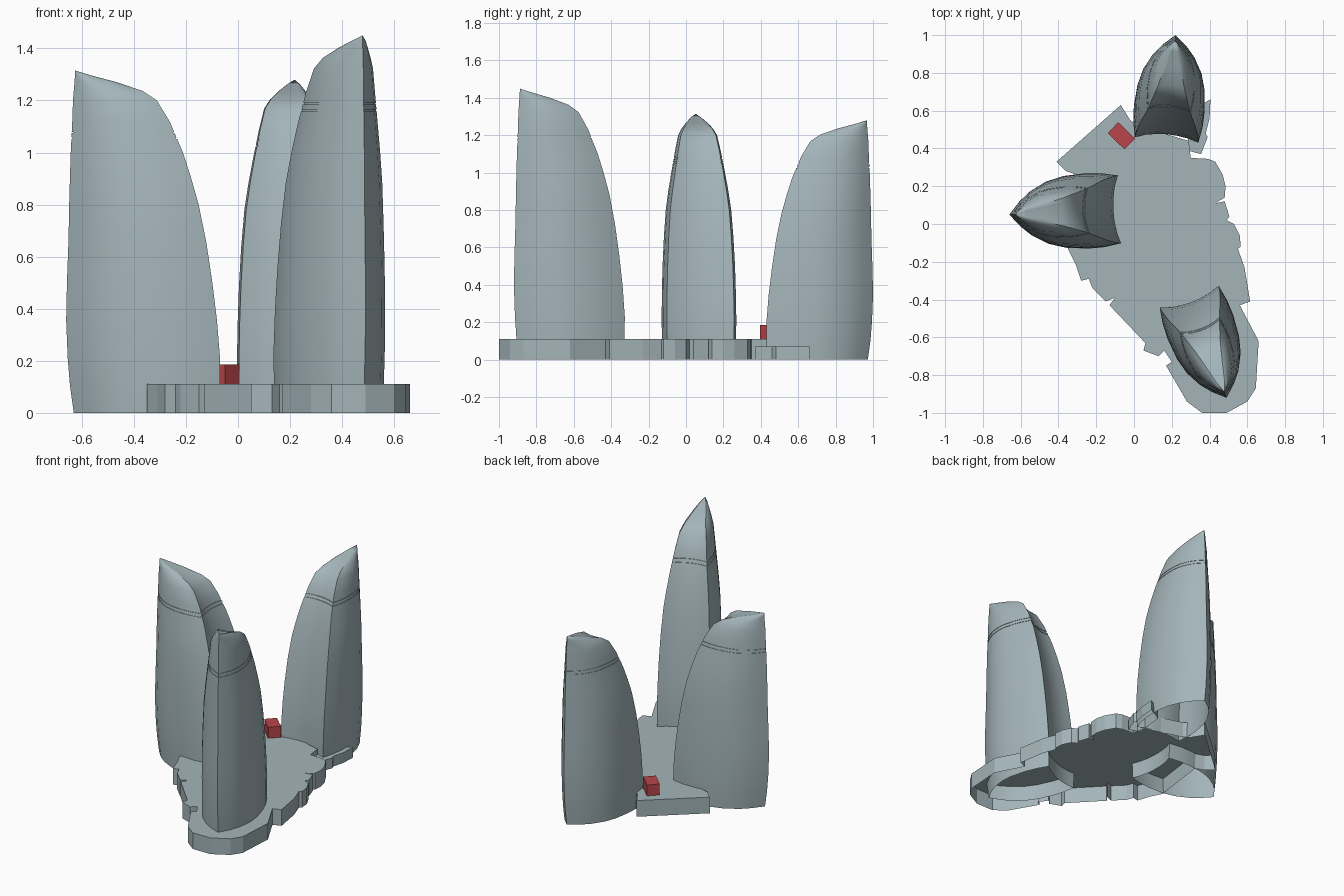
import bpy
import bmesh
import math
from mathutils import Vector

default_cube = bpy.data.objects.get("Cube")
if default_cube:
    bpy.data.objects.remove(default_cube, do_unlink=True)


def make_material(name, colour):
    material = bpy.data.materials.new(name)
    material.use_nodes = True
    material.diffuse_color = (*colour, 1)
    shader = material.node_tree.nodes["Principled BSDF"]
    shader.inputs["Base Color"].default_value = (*colour, 1)
    return material


blue_grey = make_material("blue grey", (0.37, 0.46, 0.49))
brick_red = make_material("brick red", (0.48, 0.06, 0.07))


def finish(bm, name, material):
    """Turn a bmesh into a named, coloured object in the scene."""
    mesh = bpy.data.meshes.new(name)
    bm.to_mesh(mesh)
    bm.free()
    mesh.materials.append(material)
    obj = bpy.data.objects.new(name, mesh)
    bpy.context.collection.objects.link(obj)
    return obj


def smooth(obj, degrees):
    bpy.ops.object.select_all(action="DESELECT")
    obj.select_set(True)
    bpy.context.view_layer.objects.active = obj
    bpy.ops.object.shade_smooth_by_angle(angle=math.radians(degrees))


def bridge(bm, lower, upper):
    """Join two equal rings of vertices with quads."""
    count = len(lower)
    for i in range(count):
        j = (i + 1) % count
        bm.faces.new((lower[i], lower[j], upper[j], upper[i]))


def open_prism(name, outline, height, material):
    """Extrude an outline given in hundredths, leaving the underside open."""
    bm = bmesh.new()
    lower = [bm.verts.new((x / 100, y / 100, 0)) for x, y in outline]
    upper = [bm.verts.new((x / 100, y / 100, height)) for x, y in outline]
    bridge(bm, lower, upper)
    bm.faces.new(upper)
    return finish(bm, name, material)


# Tower profile: height, inner corner line, outer spine, half width (fractions)
PROFILE = [
    (0, 0, .95, .97), (.08, 0, .975, .99), (.16, 0, .99, 1), (.27, .02, 1, .99),
    (.38, .05, .995, .97), (.5, .09, .985, .93), (.61, .14, .98, .875),
    (.69, .19, .975, .8), (.76, .24, .97, .72), (.85, .325, .96, .61),
    (.913, .41, .955, .52), (.94, .5, .95, .42), (.966, .67, .945, .27),
    (.986, .84, .942, .13),
]
# Half width of the pointed plan from the inner corner to the spine
PLAN = [(0, .9), (.15, .98), (.3, 1), (.5, .95), (.65, .83), (.8, .59), (.9, .34)]
HOLLOW = [(.6, .6), (.3, .9), (0, 1), (-.3, .9), (-.6, .6)]
GROOVES = (.8, .817)
GROOVE_HEIGHT = .004


def profile_at(t):
    for a, b in zip(PROFILE, PROFILE[1:]):
        if a[0] <= t <= b[0]:
            k = (t - a[0]) / (b[0] - a[0])
            return [p + (q - p) * k for p, q in zip(a, b)]


def tower_levels():
    """All ring levels, with two narrow recessed grooves near the shoulder."""
    levels = [(row, 0) for row in PROFILE]
    for start in GROOVES:
        low, high = profile_at(start), profile_at(start + GROOVE_HEIGHT)
        levels += [(low, 0), (low, .008), (high, .008), (high, 0)]
    # the sort is stable, so each groove keeps its own order
    return sorted(levels, key=lambda level: level[0][0])


def tower_section(inner, spine, width):
    """Closed plan: two bulging sides, a sharp spine and a hollow inner face."""
    depth = spine - inner
    right = [(inner + depth * s, -width * h) for s, h in PLAN]
    left = [(u, -v) for u, v in reversed(right)]
    hollow = [(inner + .055 * width * d, v * width) for v, d in HOLLOW]
    return right + [(spine, 0)] + left + hollow


def flame_tower(name, corner_a, corner_b, tip, half_width, height):
    origin = (Vector(corner_a) + Vector(corner_b)) / 2
    along = Vector(tip) - origin
    across = Vector((-along.y, along.x)).normalized() * half_width
    bm = bmesh.new()

    def place(u, v, t):
        point = origin + along * u + across * v
        return bm.verts.new((point.x, point.y, t * height))

    previous = None
    for (t, inner, spine, width), inset in tower_levels():
        section = tower_section(inner + inset, spine - inset, width - 2 * inset)
        ring = [place(u, v, t) for u, v in section]
        if previous:
            bridge(bm, previous, ring)
        previous = ring
    # sharp peak above the spine
    peak = place(.94, 0, 1)
    for i, vert in enumerate(previous):
        bm.faces.new((vert, previous[(i + 1) % len(previous)], peak))
    smooth(finish(bm, name, blue_grey), 38)


# Three towers facing a shared courtyard
flame_tower("right_tower", (-.06, .26), (-.095, -.105), (-.66, .05), .2, 1.315)
flame_tower("front_tower", (.45, -.335), (.135, -.435), (.49, -.92), .185, 1.45)
flame_tower("back_tower", (.005, .465), (.34, .425), (.22, 1), .188, 1.28)

# Irregular podium, outline in hundredths
PODIUM = [
    (-41, 33), (-36, 28), (-30, 26), (-35, -13), (-31, -21), (-28, -30),
    (-24, -29), (-22, -34), (-15, -41), (-10, -39), (-13, -43), (6, -63),
    (5, -67), (13, -70), (16, -67), (20, -73), (17, -75), (28, -94),
    (36, -100), (49, -100), (60, -94), (64.5, -87), (66, -62), (56, -43),
    (61.5, -41), (58.5, -23), (55, -13), (56.5, -12), (56, -6), (53, 0),
    (49, 2), (50.5, 4), (48, 12), (43, 11), (48, 14), (48.5, 20), (47, 26),
    (43, 33), (39, 34.5), (30, 35), (29, 44), (2, 52), (-2, 55), (-7, 63),
]
open_prism("podium", PODIUM, .11, blue_grey)

# Lower terrace beside the back tower
TERRACE = [(28, 39), (35.5, 37), (39, 46), (38, 48), (40, 56), (40.5, 66), (30, 60)]
open_prism("low_terrace", TERRACE, .07, blue_grey)

# Small red block standing on the podium
bm = bmesh.new()
bmesh.ops.create_cube(bm, size=1)
red_block = finish(bm, "red_block", brick_red)
red_block.scale = (.08, .124, .075)
red_block.rotation_euler.z = math.radians(46)
red_block.location = (-.067, .467, .1475)
